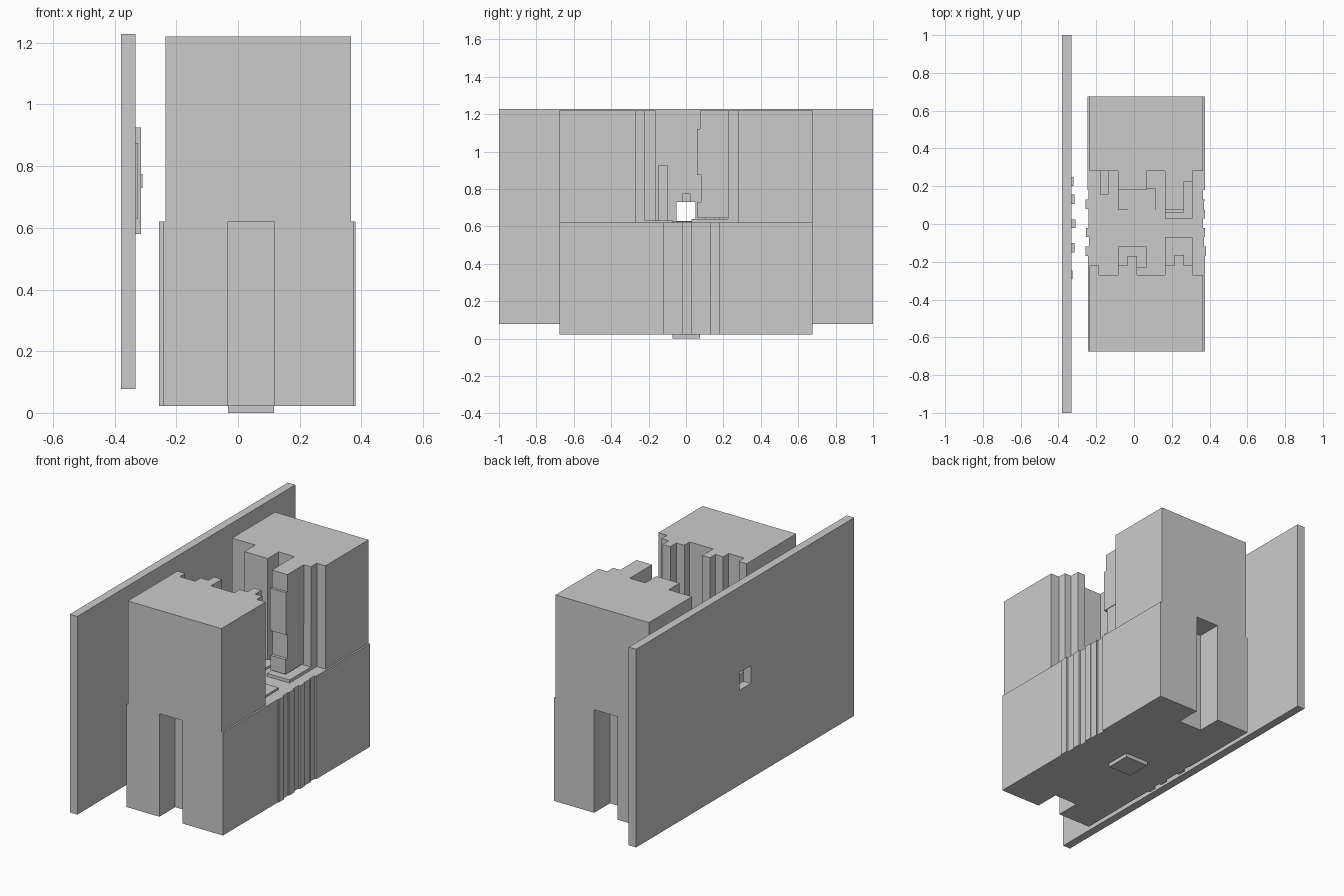
import bpy, bmesh

if "Cube" in bpy.data.objects:
    bpy.data.objects.remove(bpy.data.objects["Cube"])


def prism(name, pts, z0, z1):
    """Extrude a plan outline between two heights."""
    bm = bmesh.new()
    face = bm.faces.new([bm.verts.new((x, y, z0)) for x, y in pts])
    ext = bmesh.ops.extrude_face_region(bm, geom=[face])
    verts = [v for v in ext["geom"] if isinstance(v, bmesh.types.BMVert)]
    bmesh.ops.translate(bm, verts=verts, vec=(0, 0, z1 - z0))
    bmesh.ops.recalc_face_normals(bm, faces=bm.faces)
    me = bpy.data.meshes.new(name)
    bm.to_mesh(me)
    bm.free()
    ob = bpy.data.objects.new(name, me)
    bpy.context.collection.objects.link(ob)
    return ob


def box(name, x0, x1, y0, y1, z0, z1):
    return prism(name, [(x0, y0), (x1, y0), (x1, y1), (x0, y1)], z0, z1)


def steps(levels, end):
    """Stepped edge from (start, level) pairs, running up to end."""
    out = []
    for i, (s, v) in enumerate(levels):
        e = levels[i + 1][0] if i + 1 < len(levels) else end
        out += [(s, v), (e, v)]
    return out


# Rear panel with a square window
panel = box("rear_panel", -.38, -.332, -1, 1, .078, 1.228)
cutter = box("window_cutter", -.5, -.2, -.052, .05, .628, .73)
cutter.hide_render = True
cutter.hide_set(True)
cut = panel.modifiers.new("window", 'BOOLEAN')
cut.operation = 'DIFFERENCE'
cut.object = cutter
cut.solver = 'EXACT'

# Thin strips on the panel
for i, (x1, y0, y1, z0, z1) in enumerate([
        (-.315, -.15, -.10, .58, .925), (-.31, -.02, .025, .73, .775),
        (-.315, .105, .155, .58, .875), (-.32, .20, .25, .73, .875),
        (-.325, -.29, -.245, .63, .875)]):
    box(f"panel_strip_{i}", -.34, x1, y0, y1, z0, z1)

# Base: ribbed long sides, square slot in each end
right = steps([(-.675, .376), (-.17, .381), (-.12, .371), (-.07, .376),
               (-.02, .366), (.03, .376), (.075, .371), (.125, .376),
               (.13, .366), (.18, .376)], .675)
left = steps([(-.675, -.243), (-.17, -.256), (-.12, -.238), (-.07, -.254),
              (-.02, -.24), (.08, -.256), (.13, -.24), (.18, -.245)], .675)
sx0, sx1, sy = -.032, .117, .53
front_slot = [(sx0, -.675), (sx0, -sy), (sx1, -sy), (sx1, -.675)]
back_slot = [(sx1, .675), (sx1, sy), (sx0, sy), (sx0, .675)]
outline = (front_slot + [(v, y) for y, v in right] + back_slot
           + [(v, y) for y, v in reversed(left)])
box_base = prism("base", outline, .022, .62)
box("centre_peg", sx0, sx1, -.072, .075, 0, .626)

# Tall blocks with stepped inner edges
front_edge = steps([(-.235, -.22), (-.185, -.27), (-.085, -.22), (-.035, -.17),
                    (.015, -.27), (.165, -.22), (.215, -.163), (.265, -.22),
                    (.31, -.27)], .366)
prism("front_tower", [(.366, -.675), (-.235, -.675)] + front_edge, .62, 1.22)
back_edge = steps([(-.235, .28), (-.085, .18), (.065, .28),
                   (.31, .28)], .366)
prism("back_tower", [(.366, .675), (-.235, .675)] + back_edge, .62, 1.22)

# Stepped column on the back tower
box("column_top", .165, .265, .075, .3, 1.12, 1.22)
box("column_middle", .165, .265, .06, .3, .875, 1.12)
box("column_shoulder", .26, .31, .225, .3, .62, 1.22)
box("column_lower", .165, .262, .08, .3, .73, .875)
box("column_foot", .165, .262, .062, .3, .645, .73)
box("inner_post", -.18, -.135, .155, .3, .69, .88)

# Low plates on the floor between the towers
for i, (x0, x1, y0, y1, z1) in enumerate([
        (-.085, .065, -.23, -.12, .632), (.165, .31, -.23, -.07, .632),
        (-.085, .115, .075, .19, .632), (.165, .31, .03, .23, .638)]):
    box(f"floor_plate_{i}", x0, x1, y0, y1, .61, z1)
